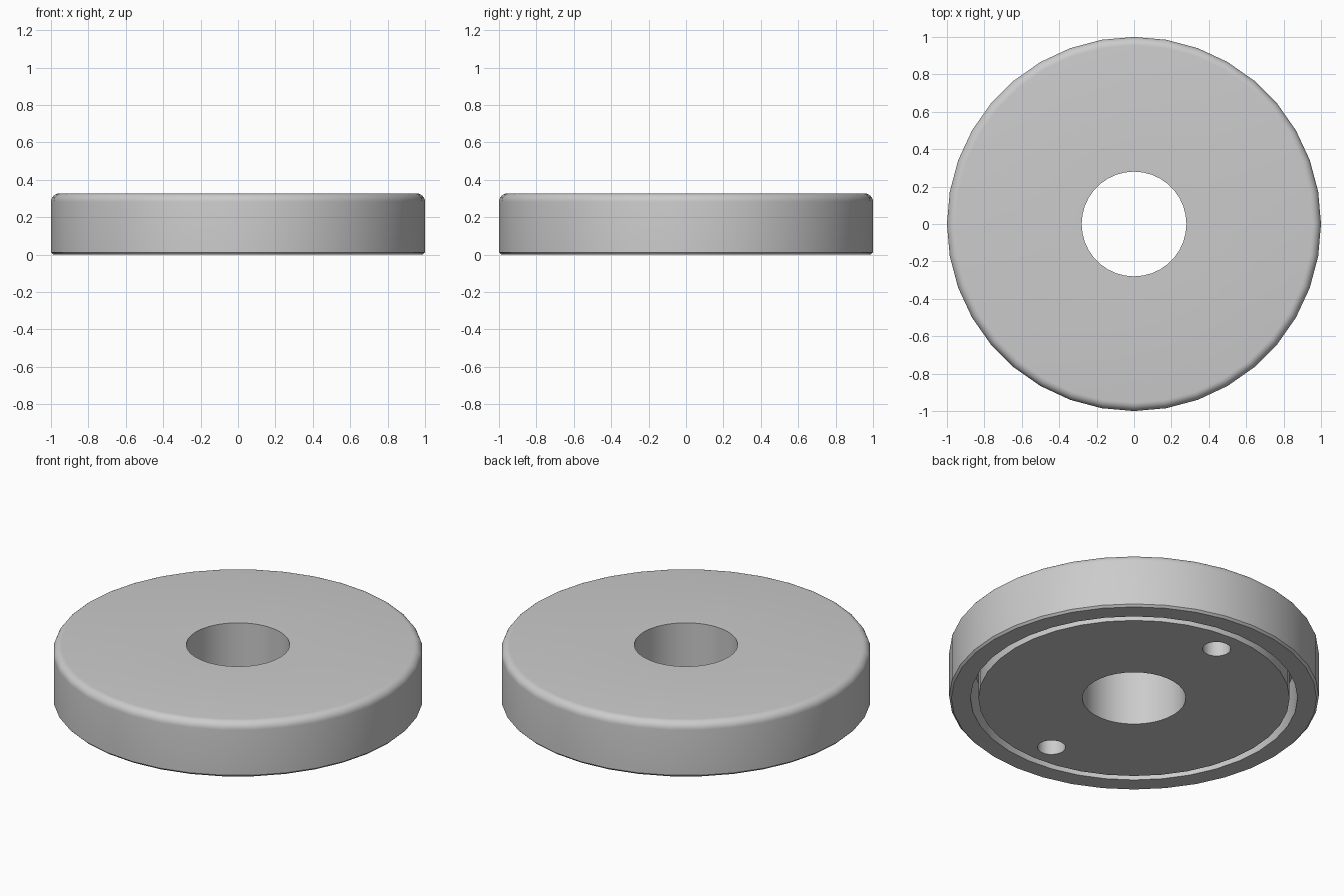
import bpy, bmesh, math

if "Cube" in bpy.data.objects:
    bpy.data.objects.remove(bpy.data.objects["Cube"])

SEGMENTS = 36
HEIGHT, FILLET, CHAMFER = 0.327, 0.045, 0.012
BORE, GROOVE_IN, GROOVE_OUT, GROOVE_TOP = 0.28, 0.842, 0.885, 0.25


def link(name, bm):
    mesh = bpy.data.meshes.new(name)
    bm.to_mesh(mesh)
    bm.free()
    obj = bpy.data.objects.new(name, mesh)
    bpy.context.collection.objects.link(obj)
    return obj


def lathe(name, profile):
    """Revolve a closed (radius, z) profile around z."""
    bm = bmesh.new()
    rings = []
    for i in range(SEGMENTS):
        a = 2 * math.pi * i / SEGMENTS
        rings.append([bm.verts.new((r * math.cos(a), r * math.sin(a), z)) for r, z in profile])
    n = len(profile)
    for i in range(SEGMENTS):
        p, q = rings[i], rings[(i + 1) % SEGMENTS]
        for j in range(n):
            k = (j + 1) % n
            bm.faces.new((p[j], q[j], q[k], p[k]))
    bmesh.ops.recalc_face_normals(bm, faces=bm.faces)
    return link(name, bm)


# Disc section: bore, underside ring groove, chamfered foot, rounded top rim
fillet = [(1 - FILLET + FILLET * math.cos(t), HEIGHT - FILLET + FILLET * math.sin(t))
          for t in (math.pi / 2 * i / 6 for i in range(7))]
disc = lathe("disc_body", [
    (BORE, 0), (GROOVE_IN, 0), (GROOVE_IN, GROOVE_TOP), (GROOVE_OUT, GROOVE_TOP),
    (GROOVE_OUT, 0), (1 - CHAMFER, 0), (1, CHAMFER)] + fillet + [(BORE, HEIGHT)])

# Two blind pin holes in the underside
for side in (-1, 1):
    bm = bmesh.new()
    bmesh.ops.create_cone(bm, cap_ends=True, segments=SEGMENTS,
                          radius1=0.076, radius2=0.076, depth=0.4)
    bmesh.ops.translate(bm, verts=bm.verts, vec=(0, side * 0.695, 0))
    cutter = link("pin_hole_cutter", bm)
    cutter.hide_render = True
    mod = disc.modifiers.new("pin_hole", 'BOOLEAN')
    mod.operation, mod.solver, mod.object = 'DIFFERENCE', 'EXACT', cutter
    bpy.context.view_layer.objects.active = disc
    bpy.ops.object.modifier_apply(modifier=mod.name)
    bpy.data.objects.remove(cutter)

bpy.ops.object.select_all(action='DESELECT')
disc.select_set(True)
bpy.context.view_layer.objects.active = disc
bpy.ops.object.shade_smooth_by_angle(angle=math.radians(30))
